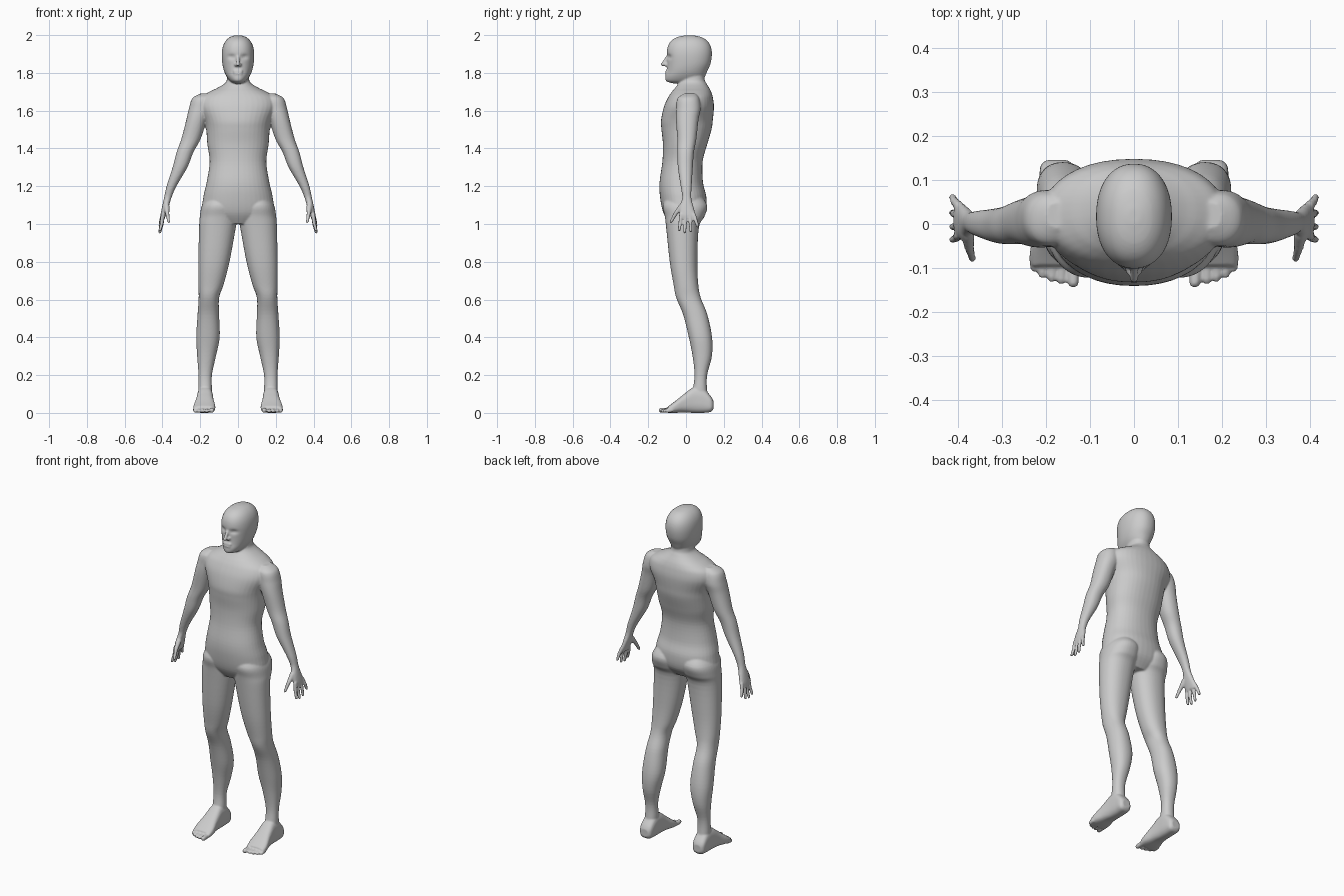
import bpy, bmesh, math
from mathutils import Vector

bm = bmesh.new()


def spline(rows, steps=5):
    """Catmull-Rom through the rows so a few sections give a smooth form."""
    out = []
    for i in range(len(rows) - 1):
        p = [rows[max(0, min(len(rows) - 1, i + k))] for k in (-1, 0, 1, 2)]
        for s in range(steps):
            t = s / steps
            out.append([0.5 * (2 * b + (c - a) * t + (2 * a - 5 * b + 4 * c - d) * t * t
                        + (3 * b - a - 3 * c + d) * t ** 3) for a, b, c, d in zip(*p)])
    return out + [list(rows[-1])]


def loft(rows, side=1, axis='z', power=2.2, n=40, shape=None):
    """Rows: position along axis, x min, x max, other min, other max."""
    rings = []
    for t, x0, x1, b0, b1 in spline(rows):
        ring = []
        for k in range(n):
            c, s = math.cos(2 * math.pi * k / n), math.sin(2 * math.pi * k / n)
            x = (x0 + x1) / 2 + (x1 - x0) / 2 * math.copysign(abs(c) ** (2 / power), c)
            b = (b0 + b1) / 2 + (b1 - b0) / 2 * math.copysign(abs(s) ** (2 / power), s)
            co = Vector((x, b, t) if axis == 'z' else (x, t, b))
            if shape:
                co = shape(co)
            co.x *= side
            ring.append(bm.verts.new(co))
        rings.append(ring)
    for r0, r1 in zip(rings, rings[1:]):
        for k in range(n):
            bm.faces.new((r0[k], r0[(k + 1) % n], r1[(k + 1) % n], r1[k]))
    bm.faces.new(rings[0][::-1])
    bm.faces.new(rings[-1])


def capsule(a, b, ra, rb, side=1):
    """Rounded taper between two points."""
    tmp = bmesh.new()
    for p, r in ((a, ra), (b, rb)):
        new = bmesh.ops.create_icosphere(tmp, subdivisions=2, radius=r)['verts']
        bmesh.ops.translate(tmp, verts=new, vec=(p[0] * side, p[1], p[2]))
    bmesh.ops.delete(tmp, geom=tmp.edges[:], context='EDGES_FACES')
    hull = bmesh.ops.convex_hull(tmp, input=tmp.verts[:])
    inner = [g for g in hull['geom_interior'] if isinstance(g, bmesh.types.BMVert)]
    bmesh.ops.delete(tmp, geom=inner, context='VERTS')
    me = bpy.data.meshes.new("tmp")
    tmp.to_mesh(me)
    tmp.free()
    bm.from_mesh(me)
    bpy.data.meshes.remove(me)


def face_shape(co):
    """Press the eye sockets into the front of the head."""
    if co.y < 0:
        d2 = ((abs(co.x) - 0.034) / 0.02) ** 2 + ((co.z - 1.885) / 0.012) ** 2
        co.y += 0.012 * math.exp(-d2)
    return co


def mid(rows):
    return [(z, -w, w, f, b) for z, w, f, b in rows]


# head
loft(mid([(1.745, .025, -.07, .07), (1.756, .042, -.104, .085), (1.78, .06, -.109, .10),
          (1.81, .074, -.102, .113), (1.85, .083, -.10, .13), (1.90, .086, -.102, .137),
          (1.94, .08, -.096, .131), (1.97, .065, -.078, .112), (1.99, .042, -.045, .08),
          (1.999, .015, 0, .035)]), shape=face_shape, n=64)

# nose and lips
capsule((0, -.094, 1.89), (0, -.124, 1.845), .008, .010)
capsule((-.011, -.107, 1.843), (.011, -.107, 1.843), .009, .009)
capsule((-.017, -.100, 1.808), (.017, -.100, 1.808), .009, .009)
capsule((-.014, -.101, 1.795), (.014, -.101, 1.795), .009, .009)

# neck and torso
loft(mid([(1.84, .055, -.02, .10), (1.77, .058, -.03, .098), (1.745, .07, -.04, .108),
          (1.72, .11, -.058, .123), (1.70, .152, -.075, .133), (1.67, .197, -.095, .142),
          (1.62, .207, -.117, .148), (1.55, .178, -.132, .142), (1.50, .168, -.13, .135),
          (1.42, .162, -.122, .112), (1.33, .15, -.125, .088), (1.22, .166, -.14, .09),
          (1.14, .184, -.137, .108), (1.06, .185, -.12, .10), (1.00, .10, -.085, .055)]))

for s in (1, -1):
    # leg
    loft([(1.16, .03, .15, -.09, .07), (1.10, .008, .19, -.122, .112), (1.04, .003, .202, -.112, .098),
          (.98, .012, .206, -.105, .068), (.80, .045, .21, -.086, .06), (.68, .076, .21, -.066, .065),
          (.61, .10, .208, -.052, .078), (.52, .10, .214, -.015, .113), (.40, .097, .221, .015, .138),
          (.30, .117, .216, .035, .137), (.20, .138, .209, .045, .112), (.12, .138, .21, .035, .112),
          (.05, .14, .21, .02, .125)], s)
    # foot
    loft([(.145, .15, .20, .02, .065), (.13, .137, .213, .005, .09), (.09, .133, .215, 0, .13),
          (.04, .132, .217, 0, .135), (-.01, .128, .224, .002, .10), (-.06, .12, .236, 0, .06),
          (-.095, .123, .235, 0, .035)], s, 'y', 2.8)
    # toes
    for x, y, r in ((.138, -.132, .0135), (.165, -.127, .0105), (.187, -.122, .0105),
                    (.208, -.114, .010), (.226, -.100, .010)):
        capsule((x, -.075, .016), (x, y, r), .013, r, s)
    # arm
    loft([(1.69, .15, .20, -.01, .05), (1.665, .13, .242, -.045, .07), (1.61, .14, .26, -.052, .077),
          (1.55, .165, .274, -.053, .066), (1.45, .198, .30, -.046, .055), (1.38, .236, .325, -.046, .042),
          (1.30, .268, .346, -.043, .036), (1.20, .326, .378, -.028, .03), (1.14, .352, .391, -.02, .028),
          (1.09, .367, .402, -.034, .04), (1.05, .38, .410, -.034, .05), (1.03, .387, .410, -.026, .046)], s)
    # thumb
    capsule((.378, -.022, 1.095), (.374, -.055, 1.055), .016, .011, s)
    capsule((.374, -.055, 1.055), (.367, -.079, 1.012), .011, .008, s)
    # fingers
    for y, ty, tz in ((-.025, -.036, .968), (-.002, -.007, .957), (.021, .026, .963), (.041, .062, .988)):
        capsule((.398, y, 1.05), (.402 + .006 * (y > 0), (y + ty) / 2, (tz + 1.05) / 2), .0115, .010, s)
        capsule((.402 + .006 * (y > 0), (y + ty) / 2, (tz + 1.05) / 2), (.413, ty, tz), .010, .008, s)

bmesh.ops.recalc_face_normals(bm, faces=bm.faces[:])
mesh = bpy.data.meshes.new("human_body")
bm.to_mesh(mesh)
bm.free()
body = bpy.data.objects.new("human_body", mesh)
bpy.context.collection.objects.link(body)

# fuse the parts into one skin and soften the joins
fuse = body.modifiers.new("fuse", 'REMESH')
fuse.mode = 'VOXEL'
fuse.voxel_size = 0.005
fuse.use_smooth_shade = True
soft = body.modifiers.new("soften", 'SMOOTH')
soft.factor = 0.5
soft.iterations = 3
